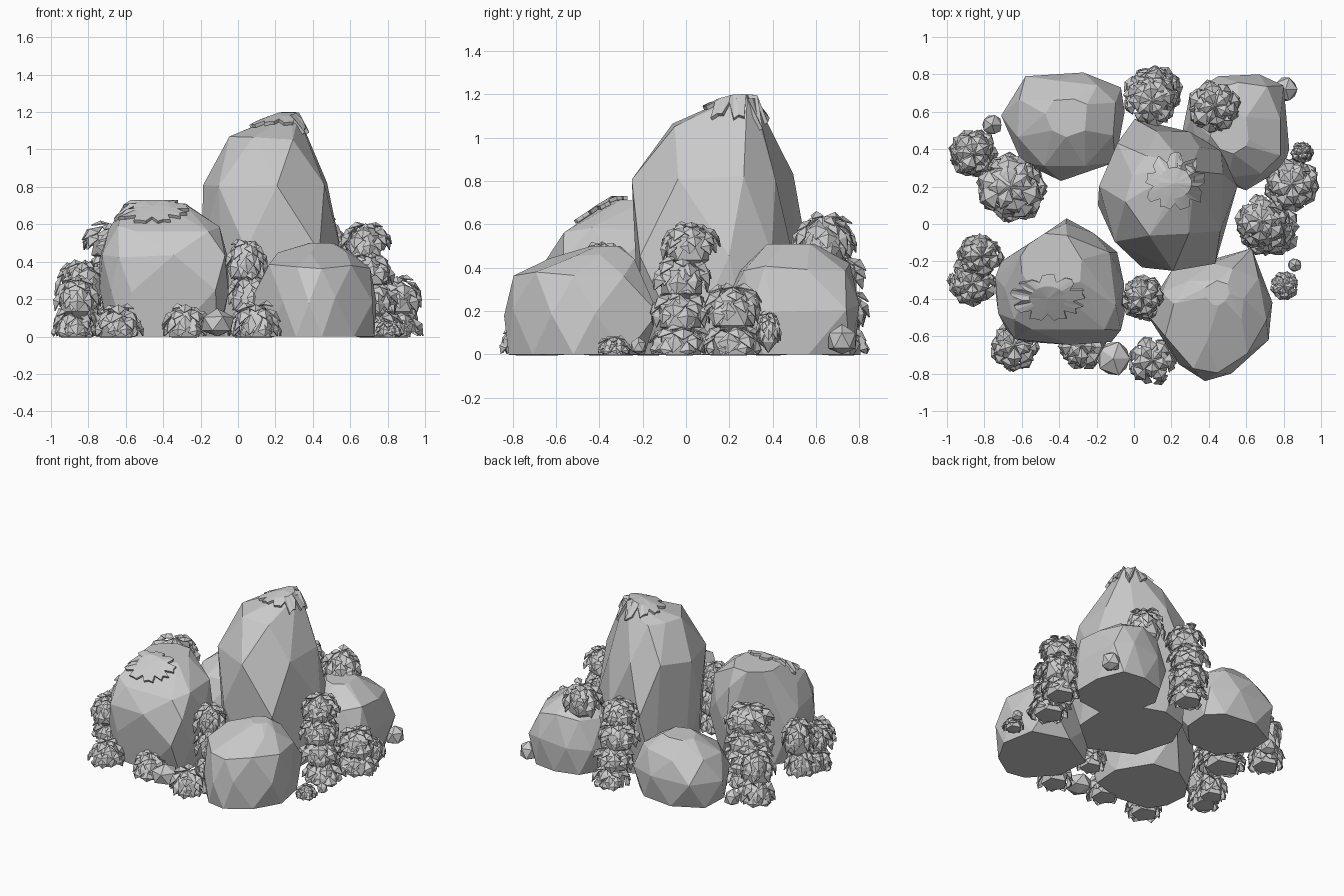
import bpy, bmesh, math, random
from mathutils import Vector
from mathutils.bvhtree import BVHTree

random.seed(4)
cube = bpy.data.objects.get("Cube")
if cube:
    bpy.data.objects.remove(cube, do_unlink=True)

stone = bpy.data.materials.new("stone_grey")
stone.use_nodes = True
GREY = (0.6, 0.6, 0.6, 1)
stone.diffuse_color = GREY
stone.node_tree.nodes["Principled BSDF"].inputs["Base Color"].default_value = GREY


def finish(bm, name, thickness=0):
    """Turn a bmesh into a flat shaded object, optionally thickened."""
    mesh = bpy.data.meshes.new(name)
    bm.to_mesh(mesh)
    bm.free()
    mesh.materials.append(stone)
    obj = bpy.data.objects.new(name, mesh)
    bpy.context.scene.collection.objects.link(obj)
    if thickness:
        mod = obj.modifiers.new("thickness", "SOLIDIFY")
        mod.thickness = thickness
        mod.offset = 1
    return obj


def rock(name, pivot, outline, rings):
    """Faceted boulder: hull of an outline scaled and shifted per ring (z, scale, dx, dy)."""
    bm = bmesh.new()
    pivot = Vector(pivot)
    corners = [Vector(p) - pivot for p in outline]
    middles = [(p + q) * 0.53 for p, q in zip(corners, corners[1:] + corners[:1])]
    for k, (z, scale, dx, dy) in enumerate(rings):
        for p in (corners if k % 2 else middles):
            x, y = pivot + p * scale + Vector((dx, dy))
            dz = random.uniform(-0.02, 0.02) if 0 < k < len(rings) - 1 else 0
            bm.verts.new((x, y, z + dz))
    hull = bmesh.ops.convex_hull(bm, input=bm.verts)
    loose = [v for v in set(hull["geom_interior"] + hull["geom_unused"])
             if isinstance(v, bmesh.types.BMVert)]
    bmesh.ops.delete(bm, geom=loose, context="VERTS")
    bmesh.ops.dissolve_limit(bm, angle_limit=0.16, verts=bm.verts, edges=bm.edges)
    bmesh.ops.recalc_face_normals(bm, faces=bm.faces)
    tree = BVHTree.FromBMesh(bm)
    finish(bm, name)
    return tree


def moss(name, tree, cx, cy, rx, ry, fingers=9):
    """Patch with blunt fingers draped over a boulder."""
    bm = bmesh.new()

    def drop(a, s):
        x, y = cx + rx * s * math.cos(a), cy + ry * s * math.sin(a)
        hit = tree.ray_cast(Vector((x, y, 3)), Vector((0, 0, -1)))[0]
        return bm.verts.new(hit + Vector((0, 0, 0.003)))

    centre = drop(0, 0)
    count = fingers * 4
    inner, outer = [], []
    for i in range(count):
        a = math.tau * i / count
        inner.append(drop(a, 0.5))
        outer.append(drop(a, random.uniform(0.88, 1.05) if i % 4 < 3 else 0.7))
    for i in range(count):
        j = (i + 1) % count
        bm.faces.new((centre, inner[i], inner[j]))
        bm.faces.new((inner[i], outer[i], outer[j], inner[j]))
    finish(bm, name, 0.018)


def leaf_dome(bm, x, y, top, r, h):
    """Dome of broad drooping folded leaves around a low-poly core."""
    spin = random.uniform(0, math.tau)

    def at(theta, a, s):
        z = top - h + h * s * math.cos(theta)
        return bm.verts.new((x + r * s * math.sin(theta) * math.cos(a),
                             y + r * s * math.sin(theta) * math.sin(a), max(z, 0.003)))

    for theta, count in ((0.1, 5), (0.5, 6), (0.85, 8), (1.15, 8)):
        for i in range(count):
            a = spin + theta * 2 + math.tau * i / count + random.uniform(-0.2, 0.2)
            w = random.uniform(0.75, 1.0) * math.pi / count
            length = random.uniform(0.6, 0.9)
            lift = random.uniform(0.88, 1.08)
            base = at(theta, a, 0.82)
            left = at(theta + length * 0.6, a - w, 0.9 * lift)
            right = at(theta + length * 0.6, a + w, 0.9 * lift)
            ridge = at(theta + length * 0.5, a, lift)
            tip = at(theta + length, a + random.uniform(-0.1, 0.1), lift)
            for face in ((base, left, ridge), (base, ridge, right),
                         (left, tip, ridge), (ridge, tip, right)):
                bm.faces.new(face)
    core = bmesh.ops.create_icosphere(bm, subdivisions=1, radius=1)["verts"]
    for v in core:
        v.co = (x + v.co.x * r * 0.75, y + v.co.y * r * 0.75,
                max(0, top - h + v.co.z * h * 0.85))


def bush(name, x, y, r, top, base=0, lean_x=0, lean_y=0):
    """Leaning column of stacked leaf domes."""
    bm = bmesh.new()
    tiers = max(1, round((top - base) / 0.17))
    step = (top - base) / tiers
    drift = 0.12 * r if tiers > 1 else 0
    for k in range(tiers):
        t = k / max(1, tiers - 1)
        leaf_dome(bm, x + lean_x * t + random.uniform(-drift, drift),
                  y + lean_y * t + random.uniform(-drift, drift),
                  base + step * (k + 1), r * random.uniform(0.88, 1.0), step * 0.85)
    finish(bm, name, 0.006)


def pebble(name, x, y, r, height):
    bm = bmesh.new()
    bmesh.ops.create_icosphere(bm, subdivisions=1, radius=1)
    for v in bm.verts:
        v.co *= random.uniform(0.93, 1.07)
        v.co = (x + v.co.x * r, y + v.co.y * r, max(0, height * (0.45 + 0.55 * v.co.z)))
    finish(bm, name)


# Boulders
tall = rock("tall_boulder", (.17, .16),
            [(0, .57), (.3, .5), (.47, .4), (.56, .2), (.44, -.22), (.04, -.24),
             (-.2, .1), (-.13, .37)],
            [(0, .9, 0, 0), (.47, .98, 0, 0), (.82, .92, -.03, -.03),
             (1.06, .53, -.02, -.01), (1.18, .15, .1, .1)])
block = rock("front_right_boulder", (-.39, -.3),
             [(-.36, .03), (-.57, -.11), (-.71, -.2), (-.74, -.37), (-.68, -.57),
              (-.57, -.63), (-.12, -.63), (-.05, -.48), (-.09, -.15)],
             [(0, .86, 0, 0), (.25, 1, 0, 0), (.42, .99, 0, 0), (.58, .86, 0, .02),
              (.71, .47, -.05, .12)])
rock("front_left_boulder", (.4, -.46),
     [(.63, -.13), (.74, -.42), (.72, -.62), (.52, -.8), (.38, -.84), (.24, -.75),
      (.06, -.47), (.2, -.25)],
     [(0, .94, 0, 0), (.19, 1, 0, 0), (.37, .88, 0, 0), (.45, .55, 0, .04), (.5, .2, .04, .1)])
rock("back_right_boulder", (-.38, .53),
     [(-.71, .58), (-.58, .79), (-.27, .81), (-.07, .73), (-.05, .6), (-.1, .33),
      (-.39, .23), (-.6, .33)],
     [(0, .9, 0, 0), (.18, 1, 0, 0), (.34, .83, 0, 0), (.45, .35, .02, .04)])
rock("back_left_boulder", (.54, .48),
     [(.83, .4), (.8, .74), (.67, .8), (.45, .79), (.3, .7), (.25, .45), (.4, .25),
      (.6, .18), (.8, .3)],
     [(0, .9, 0, 0), (.21, 1, 0, 0), (.4, .83, 0, 0), (.51, .35, -.03, 0)])

# Moss patches
moss("tall_boulder_moss", tall, .22, .22, .16, .15)
moss("front_right_boulder_moss", block, -.46, -.39, .19, .12)

# Bushes: x, y, radius, top, base, lean
for name, spec in {
    "back_bush": (.1, .71, .15, .64, 0, 0, -.05),
    "back_left_cap_bush": (.43, .63, .145, .66, .47),
    "left_bush": (.73, -.02, .15, .62, 0, -.06, .02),
    "left_outer_bush": (.85, .23, .14, .33),
    "front_gap_bush": (.06, -.4, .115, .53, 0, -.02, .02),
    "front_left_bush": (.1, -.73, .13, .19),
    "front_middle_bush": (-.28, -.65, .13, .18),
    "front_right_bush": (-.64, -.65, .14, .18),
    "right_bush": (-.87, -.31, .12, .33),
    "right_inner_bush": (-.83, -.16, .12, .42),
    "back_right_bush": (-.66, .19, .18, .62),
    "back_right_outer_bush": (-.87, .37, .13, .41, 0, .02, 0),
    "left_small_bush": (.8, -.33, .08, .09),
    "left_sprig": (.9, .38, .06, .2, .08),
}.items():
    bush(name, *spec)

# Pebbles
for name, spec in {
    "front_pebble": (-.11, -.72, .1, .15),
    "back_left_pebble": (.81, .72, .07, .14),
    "back_right_pebble": (-.76, .53, .06, .12),
    "left_pebble": (.86, -.22, .04, .08),
}.items():
    pebble(name, *spec)
